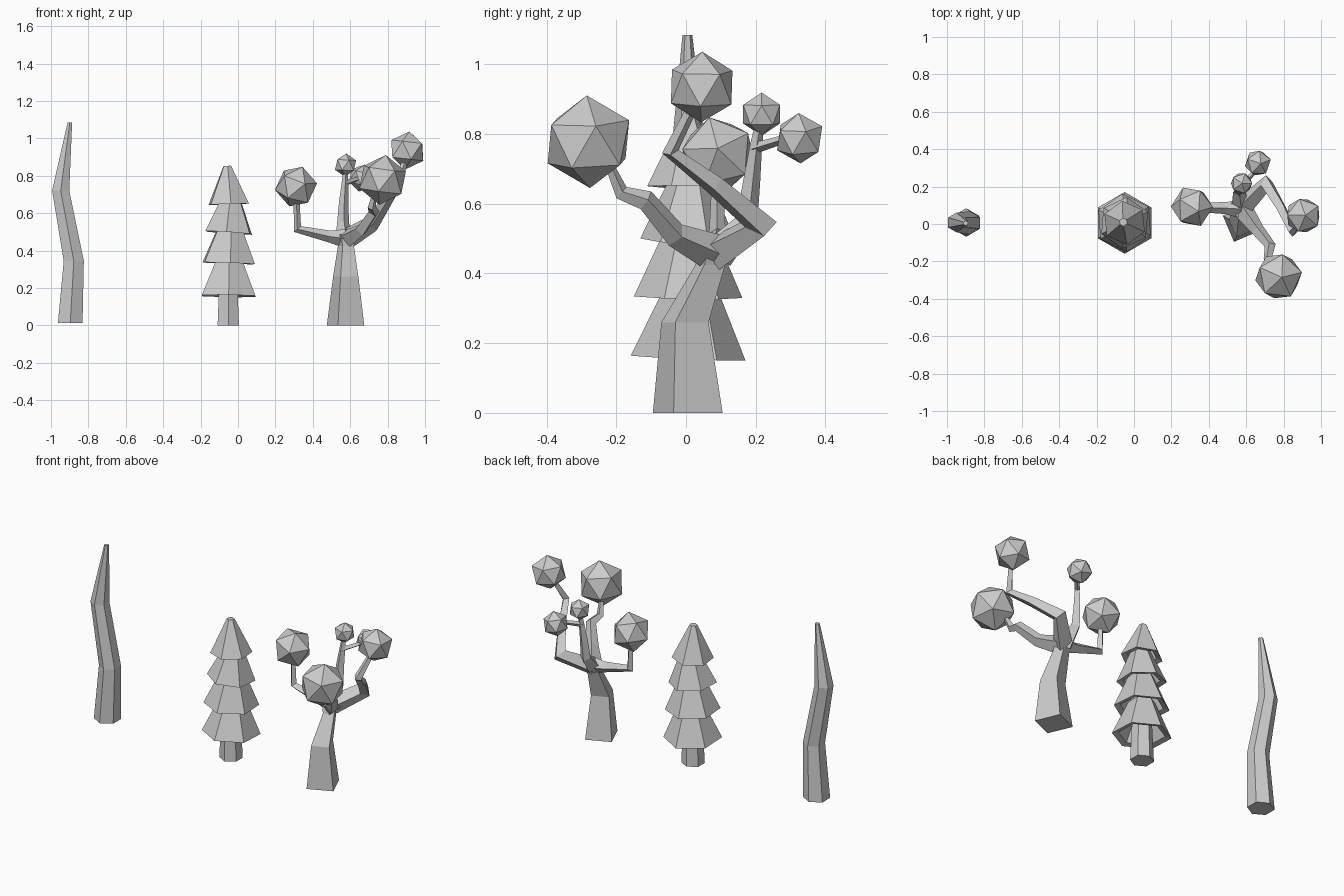
import bpy, bmesh, math
from mathutils import Vector, Matrix, Euler

if "Cube" in bpy.data.objects:
    bpy.data.objects.remove(bpy.data.objects["Cube"])


def finish(bm, name):
    bmesh.ops.recalc_face_normals(bm, faces=bm.faces)
    me = bpy.data.meshes.new(name)
    bm.to_mesh(me)
    bm.free()
    ob = bpy.data.objects.new(name, me)
    bpy.context.collection.objects.link(ob)
    return ob


def bridge(bm, rings, closed=False):
    n = len(rings[0])
    pairs = list(zip(rings, rings[1:] + rings[:1])) if closed else list(zip(rings, rings[1:]))
    for a, b in pairs:
        for i in range(n):
            j = (i + 1) % n
            bm.faces.new((a[i], a[j], b[j], b[i]))


def tube(name, path, sides, angle=45, flat=False):
    """Tapered tube through (x, y, z, radius) points; flat keeps every ring level."""
    bm = bmesh.new()
    pts = [Vector(p[:3]) for p in path]
    rings, u, prev = [], None, None
    for i, p in enumerate(pts):
        t = Vector((0, 0, 1))
        if not flat:
            a = (p - pts[i - 1]).normalized() if i else Vector()
            b = (pts[i + 1] - p).normalized() if i + 1 < len(pts) else Vector()
            t = (a + b).normalized()
        if u is None:
            u = Vector((1, 0, 0)) if flat else t.orthogonal().normalized()
        else:
            u = prev.rotation_difference(t) @ u
        prev = t
        v = t.cross(u)
        ring = []
        for k in range(sides):
            th = math.radians(angle) + k * math.tau / sides
            ring.append(bm.verts.new(p + (u * math.cos(th) + v * math.sin(th)) * path[i][3]))
        rings.append(ring)
    bridge(bm, rings)
    bm.faces.new(rings[0])
    bm.faces.new(rings[-1])
    return finish(bm, name)


def skirt(name, z0, z1, r0, r1, spin, tilt):
    """Hollow six-sided foliage tier with a thick lower rim."""
    bm = bmesh.new()
    rings = []
    for r, z in ((r1, z1 - z0), (r0, 0), (r0 - 0.035, 0.008), (max(r1 - 0.02, 0.012), (z1 - z0) * 0.75)):
        rings.append([bm.verts.new((r * math.cos(math.radians(30 + spin + 60 * k)),
                                    r * math.sin(math.radians(30 + spin + 60 * k)), z)) for k in range(6)])
    bridge(bm, rings)
    bm.faces.new(rings[0])
    bm.faces.new(rings[-1])
    m = Matrix.Translation((-0.05, 0.006, z0)) @ Euler([math.radians(a) for a in tilt]).to_matrix().to_4x4()
    bm.transform(m)
    return finish(bm, name)


def leaf_ball(name, loc, r, rot):
    bm = bmesh.new()
    bmesh.ops.create_icosphere(bm, subdivisions=1, radius=r)
    bm.transform(Matrix.Translation(loc) @ Euler(rot).to_matrix().to_4x4())
    return finish(bm, name)


# bare crooked trunk
tube("bare_trunk", [(-0.897, 0.008, 0.012, 0.076), (-0.878, 0.006, 0.345, 0.062),
                    (-0.948, 0.008, 0.72, 0.053), (-0.899, 0.004, 1.085, 0.014)], 6, 30, True)

# conifer trunk and four tiers
tube("pine_trunk", [(-0.052, 0.006, 0, 0.066), (-0.052, 0.006, 0.36, 0.05), (-0.05, 0.006, 0.7, 0.02)], 6, 30, True)
skirt("pine_tier_1", 0.157, 0.36, 0.165, 0.075, 0, (-2.5, 1, 0))
skirt("pine_tier_2", 0.332, 0.53, 0.156, 0.068, 4, (-1, 2, 0))
skirt("pine_tier_3", 0.495, 0.68, 0.138, 0.055, -5, (-2, 4, 0))
skirt("pine_tier_4", 0.648, 0.853, 0.118, 0.022, 6, (-1, -2, 0))

# branching tree: four-sided trunk
tube("tree_trunk", [(0.575, 0.005, 0, 0.108), (0.576, -0.003, 0.26, 0.073),
                    (0.577, 0.07, 0.425, 0.046), (0.572, 0.09, 0.485, 0.058)], 4, -22, True)

# branches
tube("left_branch", [(0.57, 0.08, 0.465, 0.05), (0.49, 0.085, 0.475, 0.032),
                     (0.318, 0.09, 0.515, 0.024), (0.313, 0.09, 0.67, 0.016)], 4)
tube("front_branch", [(0.58, 0.08, 0.46, 0.055), (0.66, -0.03, 0.51, 0.036),
                      (0.728, -0.115, 0.61, 0.03), (0.715, -0.185, 0.632, 0.022),
                      (0.73, -0.215, 0.70, 0.014)], 4)
tube("right_branch", [(0.58, 0.09, 0.46, 0.055), (0.71, 0.215, 0.54, 0.046),
                      (0.79, 0.08, 0.655, 0.03), (0.85, -0.045, 0.75, 0.024),
                      (0.89, 0.015, 0.87, 0.016)], 4)
tube("back_branch", [(0.57, 0.09, 0.455, 0.05), (0.562, 0.175, 0.55, 0.032),
                     (0.565, 0.188, 0.66, 0.025), (0.572, 0.2, 0.76, 0.018),
                     (0.575, 0.21, 0.82, 0.014)], 4)
tube("back_twig", [(0.57, 0.198, 0.76, 0.016), (0.645, 0.28, 0.785, 0.012)], 4)

# faceted leaf clusters
leaf_ball("left_leaves", (0.31, 0.092, 0.742), 0.114, (0.25, 0.3, 0.1))
leaf_ball("front_leaves", (0.773, -0.28, 0.778), 0.134, (0.06, 0.12, 0.2))
leaf_ball("right_leaves", (0.905, 0.045, 0.935), 0.102, (0.05, 0.1, 0.6))
leaf_ball("small_back_leaves", (0.575, 0.217, 0.857), 0.062, (0, 0.05, 0))
leaf_ball("back_leaves", (0.662, 0.326, 0.788), 0.074, (0.1, 0.2, 0.3))
